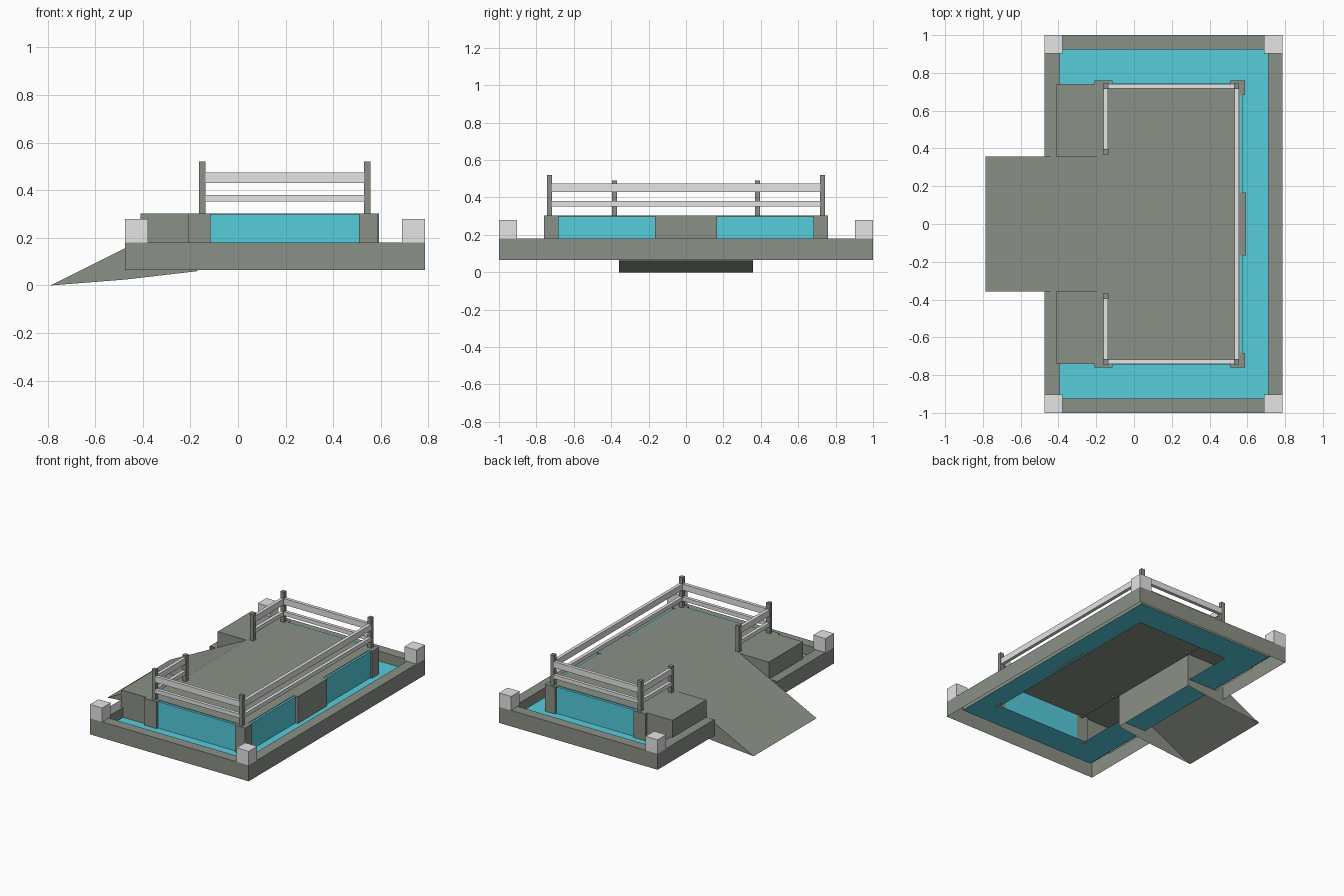
import bpy, bmesh

if "Cube" in bpy.data.objects:
    bpy.data.objects.remove(bpy.data.objects["Cube"])

def mat(name, c):
    m = bpy.data.materials.new(name)
    m.diffuse_color = (*c, 1)
    m.use_nodes = True
    m.node_tree.nodes["Principled BSDF"].inputs["Base Color"].default_value = m.diffuse_color
    return m

STONE = mat("grey_stone", (0.255, 0.281, 0.24))
PALE = mat("pale_grey", (0.78, 0.78, 0.78))
TEAL = mat("teal_water", (0.092, 0.61, 0.72))

def finish(name, bm, m):
    me = bpy.data.meshes.new(name)
    bm.to_mesh(me)
    bm.free()
    me.materials.append(m)
    ob = bpy.data.objects.new(name, me)
    bpy.context.collection.objects.link(ob)
    return ob

def box(name, x, y, z, m, skip=()):
    """Box from ranges; skip lists outward directions whose face is left open."""
    bm = bmesh.new()
    bmesh.ops.create_cube(bm, size=1)
    bm.normal_update()
    gone = [f for f in bm.faces if tuple(round(c) for c in f.normal) in skip]
    bmesh.ops.delete(bm, geom=gone, context='FACES')
    for v in bm.verts:
        v.co = [r[0] if c < 0 else r[1] for c, r in zip(v.co, (x, y, z))]
    return finish(name, bm, m)

def plane(name, x, y, z, m):
    bm = bmesh.new()
    bm.faces.new([bm.verts.new((a, b, z)) for a, b in
                  ((x[0], y[0]), (x[1], y[0]), (x[1], y[1]), (x[0], y[1]))])
    return finish(name, bm, m)

UP, DOWN, LEFT, RIGHT = (0, 0, 1), (0, 0, -1), (-1, 0, 0), (1, 0, 0)
FRONT, BACK = (0, -1, 0), (0, 1, 0)
X0, X1, LOW, W, TOP, DECK = -0.475, 0.785, 0.065, 0.11, 0.18, 0.303

# basin rim is a hollow channel, open below, lined down to the water
box("rim_right", (0.71, X1), (-0.925, 0.925), (LOW, TOP), STONE, (DOWN, LEFT, FRONT, BACK))
lining = box("basin_lining", (-0.395, 0.71), (-0.925, 0.925), (W, TOP), STONE, (UP, DOWN))
lining.data.flip_normals()

# water around the hollow deck
plane("water_right", (0.555, 0.71), (-0.925, 0.925), W, TEAL)
plane("water_left", (-0.395, -0.18), (-0.925, 0.925), W, TEAL)

# ramp shell, open below
bm = bmesh.new()
prof = [(-0.787, 0), (-0.47, 0.025), (-0.17, 0.06), (-0.17, DECK), (-0.18, DECK)]
f = bm.faces.new([bm.verts.new((x, -0.357, z)) for x, z in prof])
ext = bmesh.ops.extrude_face_region(bm, geom=[f])["geom"]
for v in ext:
    if isinstance(v, bmesh.types.BMVert):
        v.co.y = 0.357
bmesh.ops.recalc_face_normals(bm, faces=bm.faces)
under = [f for f in bm.faces if f.normal.z < -0.5]
bmesh.ops.delete(bm, geom=under, context='FACES')
finish("ramp", bm, STONE)

# deck, right glass wall and centre pier
box("deck", (-0.17, 0.56), (-0.728, 0.728), (0.295, DECK), STONE)
box("glass_right", (0.56, 0.575), (-0.745, 0.745), (W, 0.299), TEAL)
box("pier_centre", (0.555, 0.592), (-0.167, 0.167), (W, DECK), STONE)

RAILS = ((0.352, 0.38), (0.43, 0.474))
for s, side in ((-1, "front"), (1, "back")):
    def yr(a, b):
        return tuple(sorted((s * a, s * b)))
    # rim and water on this side; the left rim stops at the ramp
    box("rim_" + side, (X0, X1), yr(0.925, 1), (LOW, TOP), STONE,
        (DOWN, BACK if s < 0 else FRONT))
    box("rim_left_" + side, (X0, -0.395), yr(0.357, 0.925), (LOW, TOP), STONE,
        (DOWN, RIGHT, FRONT, BACK))
    plane("water_" + side, (-0.18, 0.555), yr(0.725, 0.925), W, TEAL)
    # corner blocks
    for x in (X0, X1 - 0.096):
        box("corner_block_" + side, (x, x + 0.096), yr(0.903, 1), (TOP, 0.28), PALE)
    # landing beside ramp, open to the hollow deck
    box("landing_" + side, (-0.41, -0.17), yr(0.355, 0.74), (W, DECK), STONE, (DOWN, RIGHT))
    # glass wall and piers
    box("glass_" + side, (-0.17, 0.565), yr(0.728, 0.745), (W, 0.299), TEAL)
    box("pier_left_" + side, (-0.21, -0.115), yr(0.725, 0.76), (W, DECK), STONE)
    box("pier_right_" + side, (0.508, 0.588), yr(0.725, 0.76), (W, DECK), STONE)
    box("pier_return_" + side, (0.555, 0.588), yr(0.682, 0.725), (W, DECK), STONE)
    # fence posts
    for x, y, h in ((-0.15, 0.73, 0.52), (0.543, 0.73, 0.52), (-0.15, 0.382, 0.49)):
        box("post_" + side, (x - 0.014, x + 0.014), yr(y - 0.014, y + 0.014), (0.285, h), STONE)
    # fence rails
    for z in RAILS:
        box("rail_" + side, (-0.14, 0.535), yr(0.718, 0.742), z, PALE)
        box("rail_short_" + side, (-0.162, -0.138), yr(0.39, 0.72), z, PALE)
for z in RAILS:
    box("rail_right", (0.531, 0.555), (-0.72, 0.72), z, PALE)
